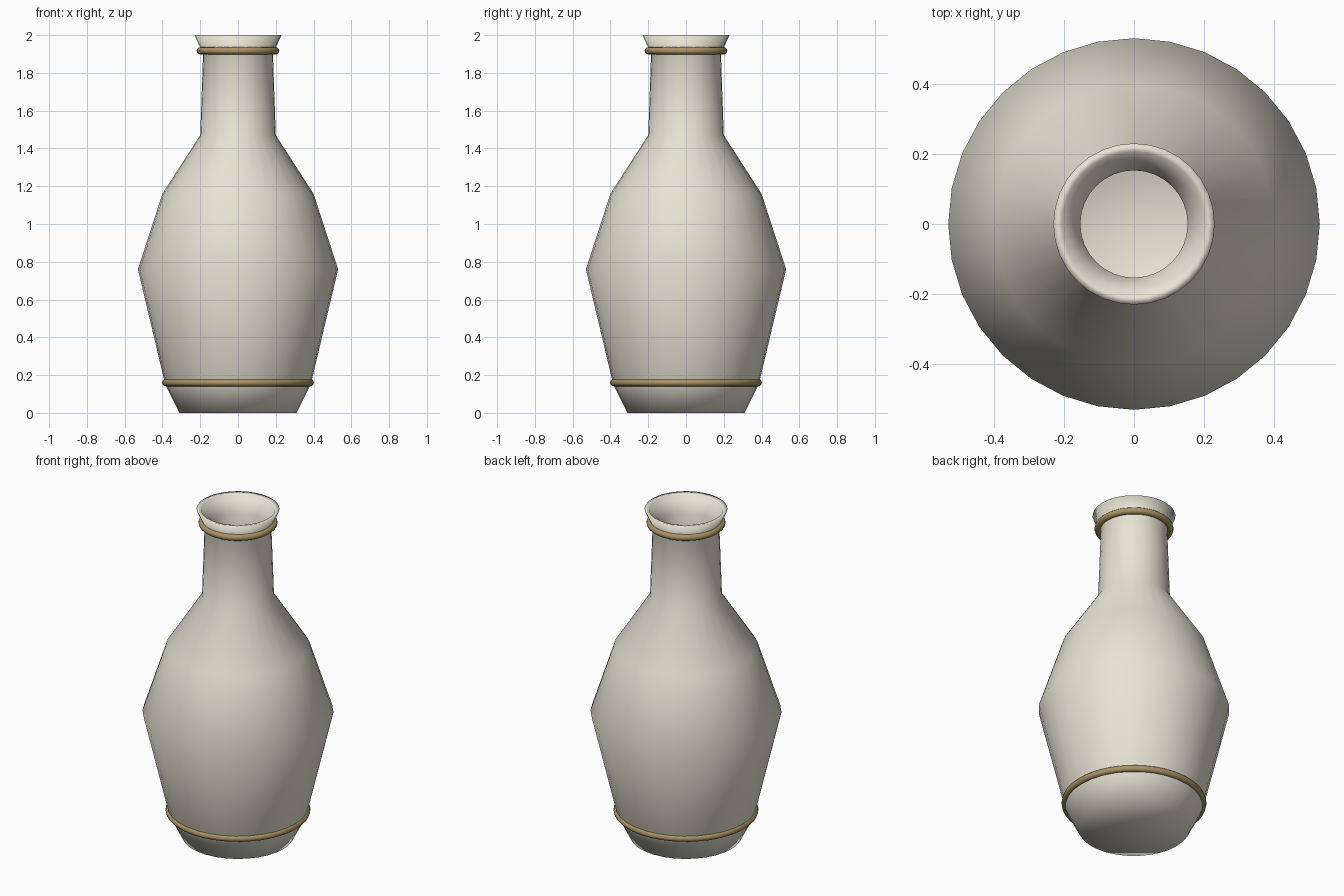
import bpy, bmesh, math

if "Cube" in bpy.data.objects:
    bpy.data.objects.remove(bpy.data.objects["Cube"])

SEG = 32

def material(name, color):
    m = bpy.data.materials.new(name)
    m.diffuse_color = color
    m.use_nodes = True
    m.node_tree.nodes["Principled BSDF"].inputs["Base Color"].default_value = m.diffuse_color
    return m

ivory = material("ivory_glaze", (0.80, 0.77, 0.66, 1))
bronze = material("bronze", (0.40, 0.29, 0.13, 1))

def lathe(name, profile, mat):
    """Revolve (radius, z) points about z, with fans where the radius is zero."""
    bm = bmesh.new()
    verts = [bm.verts.new((r, 0, z)) for r, z in profile]
    edges = [bm.edges.new(pair) for pair in zip(verts, verts[1:])]
    bmesh.ops.spin(bm, geom=verts + edges, cent=(0, 0, 0), axis=(0, 0, 1),
                   angle=math.tau, steps=SEG, use_duplicate=False)
    bmesh.ops.remove_doubles(bm, verts=bm.verts, dist=1e-4)
    bmesh.ops.recalc_face_normals(bm, faces=bm.faces)
    for f in bm.faces:
        f.smooth = True
    me = bpy.data.meshes.new(name)
    bm.to_mesh(me)
    bm.free()
    ob = bpy.data.objects.new(name, me)
    bpy.context.collection.objects.link(ob)
    me.materials.append(mat)
    return ob

def band(name, radius, z):
    bpy.ops.mesh.primitive_torus_add(major_radius=radius, minor_radius=0.019,
                                     major_segments=48, minor_segments=12,
                                     location=(0, 0, z))
    ob = bpy.context.object
    ob.name = name
    bpy.ops.object.shade_smooth()
    ob.data.materials.append(bronze)

# Vase body: outside wall up to the lip, then hollow inside down to the floor
outer = [(0, 0), (0.31, 0), (0.385, 0.15), (0.53, 0.76), (0.40, 1.16),
         (0.20, 1.47), (0.185, 1.90), (0.23, 2.0)]
inner = [(0.205, 1.995), (0.153, 1.90), (0.168, 1.46), (0.37, 1.145),
         (0.497, 0.76), (0.355, 0.16), (0.29, 0.03), (0, 0.03)]
lathe("vase_body", outer + inner, ivory)

# Decorative bands
band("base_band", 0.383, 0.16)
band("neck_band", 0.20, 1.917)
